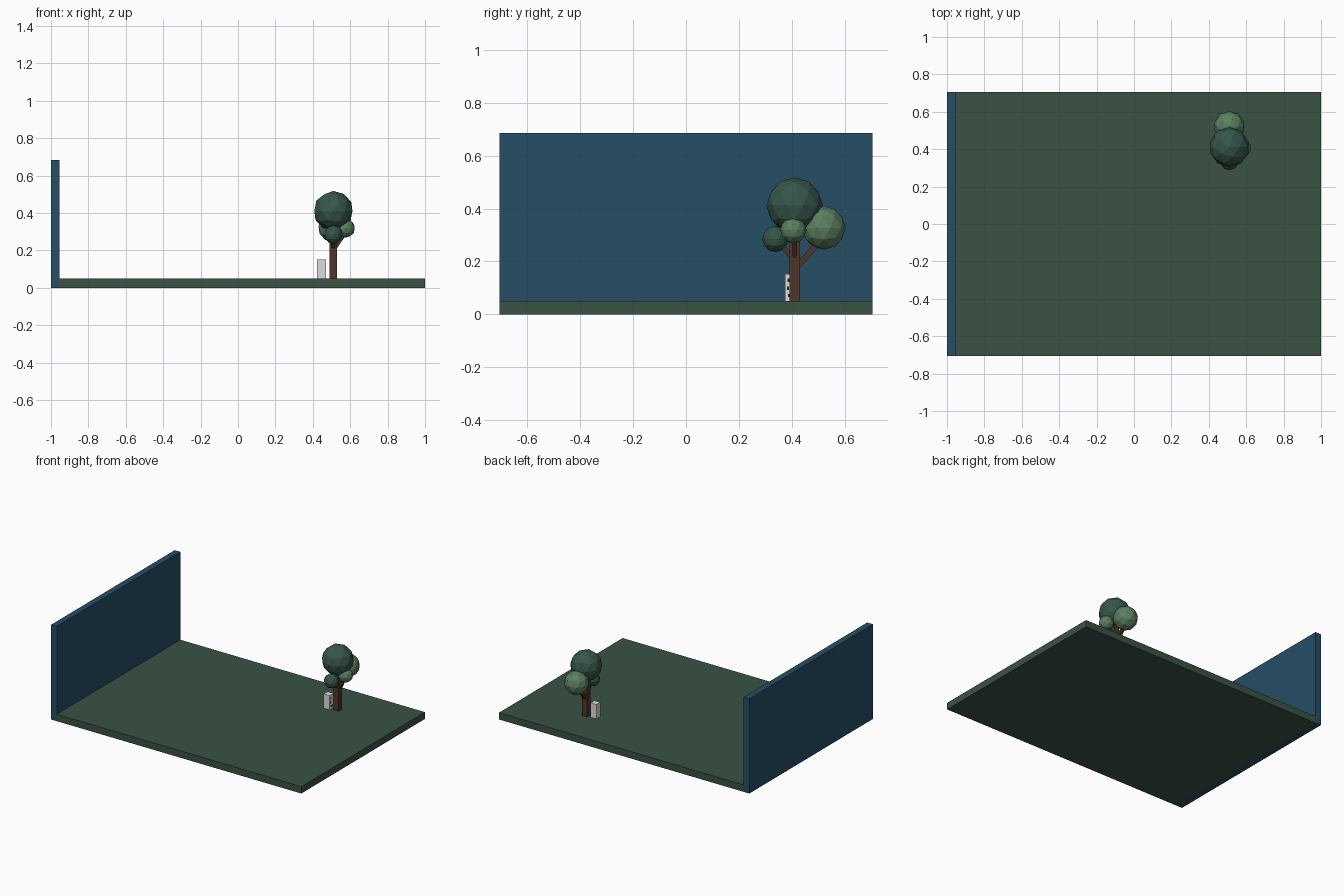
import bpy
from mathutils import Vector

if "Cube" in bpy.data.objects:
    bpy.data.objects.remove(bpy.data.objects["Cube"])


def material(name, hex_code):
    def lin(c):
        return c / 12.92 if c <= 0.04045 else ((c + 0.055) / 1.055) ** 2.4
    m = bpy.data.materials.new(name)
    rgb = [lin(int(hex_code[i:i + 2], 16) / 255) for i in (0, 2, 4)]
    m.diffuse_color = (*rgb, 1)
    m.use_nodes = True
    m.node_tree.nodes["Principled BSDF"].inputs["Base Color"].default_value = m.diffuse_color
    return m


GRASS = material("grass_green", "3A5244")
WALL = material("wall_blue", "254E65")
BARK = material("bark_brown", "4E3627")
DARK_LEAF = material("dark_leaf", "36564A")
LIGHT_LEAF = material("light_leaf", "5B8060")
WHITE = material("cabinet_white", "DCDCDC")
BLACK = material("panel_dark", "2A2826")


def finish(name, mat):
    ob = bpy.context.object
    ob.name = name
    ob.data.materials.append(mat)
    return ob


def box(name, mat, lo, hi):
    lo, hi = Vector(lo), Vector(hi)
    bpy.ops.mesh.primitive_cube_add(size=1, location=(lo + hi) / 2)
    ob = finish(name, mat)
    ob.scale = hi - lo
    return ob


def foliage(name, mat, center, radius):
    bpy.ops.mesh.primitive_ico_sphere_add(subdivisions=2, radius=radius, location=center)
    return finish(name, mat)


def branch(name, start, end, width):
    # square bar running between two points
    a, b = Vector(start), Vector(end)
    bpy.ops.mesh.primitive_cube_add(size=1, location=(a + b) / 2)
    ob = finish(name, BARK)
    ob.scale = (width, width, (b - a).length)
    ob.rotation_euler = (b - a).to_track_quat('Z', 'Y').to_euler()
    return ob


# Ground slab and end wall
box("ground", GRASS, (-0.955, -0.705, 0), (1, 0.705, 0.05))
box("wall", WALL, (-1, -0.705, 0), (-0.955, 0.705, 0.685))

# Tree trunk and branches
TX, TY = 0.51, 0.411
box("trunk", BARK, (TX - 0.02, TY - 0.02, 0.05), (TX + 0.02, TY + 0.02, 0.35))
branch("back_branch", (TX, TY, 0.17), (TX, 0.51, 0.28), 0.022)
branch("front_branch", (TX, TY, 0.205), (TX, 0.345, 0.28), 0.018)
branch("side_branch", (TX, TY, 0.20), (0.575, TY, 0.295), 0.018)

# Leaf clusters
foliage("crown", DARK_LEAF, (TX, TY, 0.411), 0.107)
foliage("back_leaves", LIGHT_LEAF, (TX, 0.521, 0.327), 0.083)
foliage("front_leaves", DARK_LEAF, (TX, 0.338, 0.285), 0.05)
foliage("side_leaves", LIGHT_LEAF, (0.576, 0.406, 0.318), 0.05)

# Small white cabinet with dark panels on its right face
box("cabinet", WHITE, (0.423, 0.375, 0.05), (0.47, 0.42, 0.153))
for i, (y0, y1, z0, z1) in enumerate([(0.384, 0.392, 0.122, 0.136),
                                      (0.382, 0.389, 0.092, 0.105),
                                      (0.385, 0.410, 0.066, 0.076)]):
    box(f"cabinet_panel_{i + 1}", BLACK, (0.468, y0, z0), (0.4715, y1, z1))
